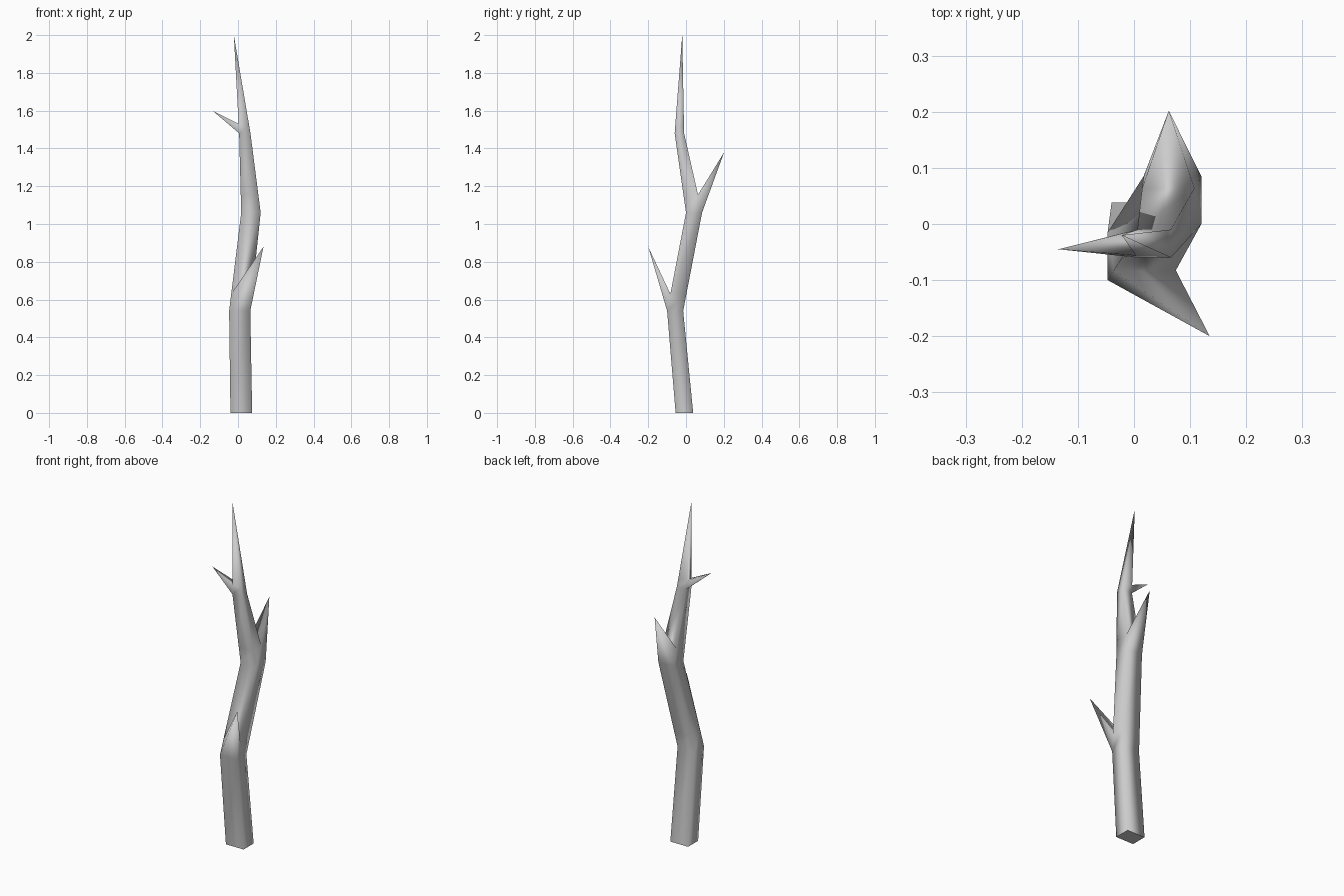
import bpy, bmesh
from mathutils import Vector

cube = bpy.data.objects.get("Cube")
if cube:
    bpy.data.objects.remove(cube, do_unlink=True)

bark = bpy.data.materials.new("grey_bark")
bark.use_nodes = True
colour = (0.6, 0.6, 0.6, 1)
bark.diffuse_color = colour
bark.node_tree.nodes["Principled BSDF"].inputs["Base Color"].default_value = colour

# Bends of the trunk: height, left and right x, front and back y
BENDS = [(0, -0.04, 0.075, -0.055, 0.038),
         (0.54, -0.047, 0.065, -0.1, -0.015),
         (1.06, 0.017, 0.12, 0.0, 0.085),
         (1.48, 0.006, 0.066, -0.06, -0.01)]
TIP = (2.0, -0.022, -0.022, -0.02, -0.02)

# Twigs: bend they grow from, top of their base, side of the trunk, tip
FRONT, BACK, SIDE = 0, 2, 3
TWIGS = [(1, 0.63, FRONT, (0.135, -0.2, 0.88)),
         (2, 1.155, BACK, (0.062, 0.202, 1.38)),
         (3, 1.53, SIDE, (-0.135, -0.045, 1.6))]


def between(a, b, z):
    t = (z - a[0]) / (b[0] - a[0])
    return tuple(p + (q - p) * t for p, q in zip(a, b))


bm = bmesh.new()


def ring(section):
    z, x0, x1, y0, y1 = section
    return [bm.verts.new((x, y, z)) for x, y in ((x0, y0), (x1, y0), (x1, y1), (x0, y1))]


def bridge(low, high):
    return [bm.faces.new((low[i], low[(i + 1) % 4], high[(i + 1) % 4], high[i]))
            for i in range(4)]


# Trunk, with an extra ring above each bend where a twig starts
stops = BENDS + [TIP]
twig_faces = []
last = ring(BENDS[0])
cap = bm.faces.new(last[::-1])
last = [v for v in last]
for i in range(1, len(BENDS)):
    here = ring(BENDS[i])
    bridge(last, here)
    bend, top, side, tip = TWIGS[i - 1]
    last = ring(between(stops[i], stops[i + 1], top))
    twig_faces.append((bridge(here, last)[side], tip))

# Pointed top of the trunk
point = bm.verts.new((TIP[1], TIP[3], TIP[0]))
for i in range(4):
    bm.faces.new((last[i], last[(i + 1) % 4], point))

# Twigs pulled out of the trunk as spikes
for face, tip in twig_faces:
    spike = bmesh.ops.poke(bm, faces=[face])["verts"][0]
    spike.co = Vector(tip)

bmesh.ops.recalc_face_normals(bm, faces=bm.faces[:])
for face in bm.faces:
    face.smooth = True
cap.smooth = False
for edge in cap.edges:
    edge.smooth = False

mesh = bpy.data.meshes.new("branch")
bm.to_mesh(mesh)
bm.free()
mesh.materials.append(bark)
branch = bpy.data.objects.new("branch", mesh)
bpy.context.collection.objects.link(branch)
